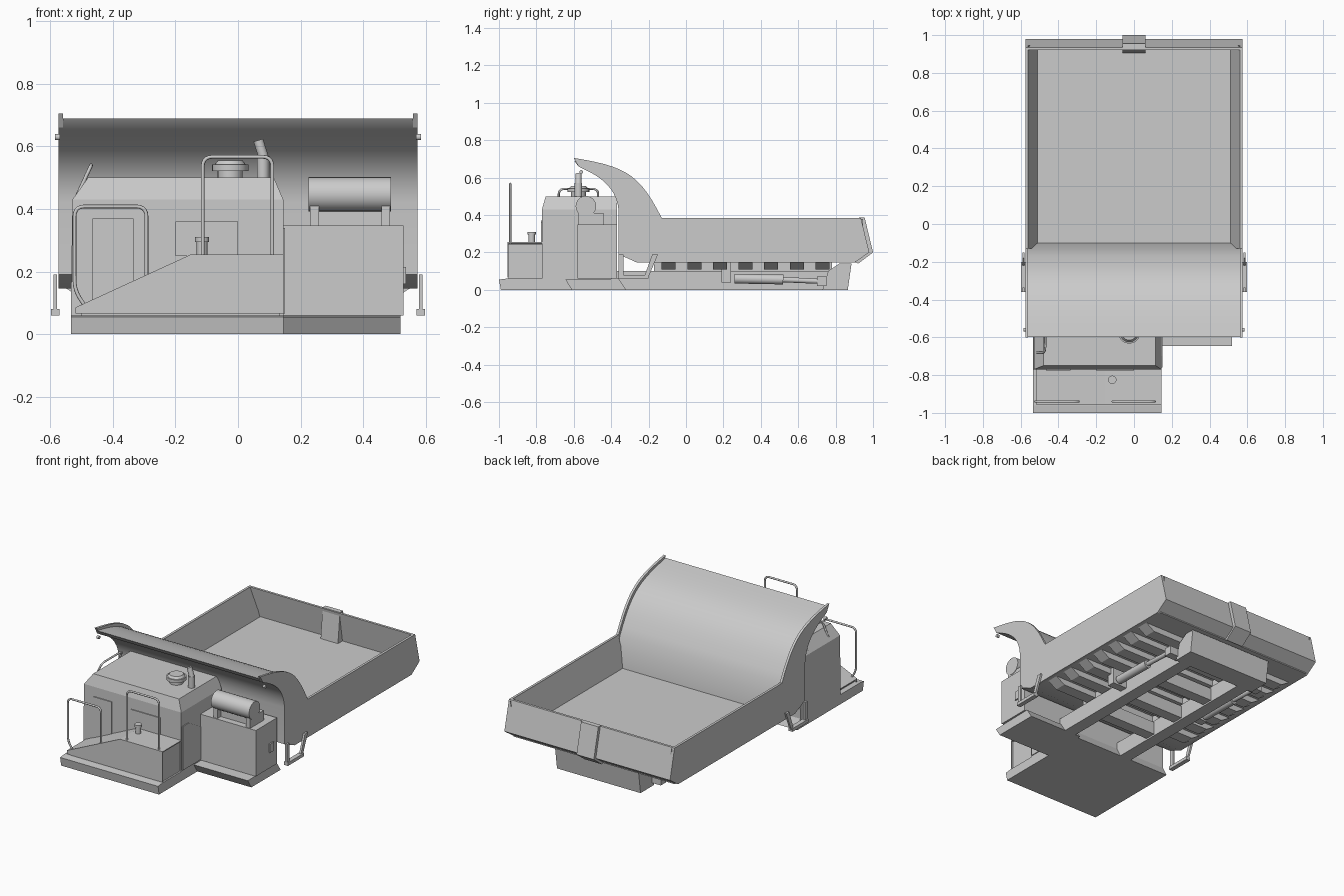
import bpy, bmesh, math
from mathutils import Vector
from mathutils.geometry import interpolate_bezier

if "Cube" in bpy.data.objects:
    bpy.data.objects.remove(bpy.data.objects["Cube"])

grey = bpy.data.materials.new("plain_grey")
grey.use_nodes = True
grey.diffuse_color = (0.6, 0.6, 0.6, 1)
grey.node_tree.nodes["Principled BSDF"].inputs["Base Color"].default_value = (0.6, 0.6, 0.6, 1)


def finish(name, bm, smooth=False):
    bmesh.ops.recalc_face_normals(bm, faces=bm.faces)
    mesh = bpy.data.meshes.new(name)
    bm.to_mesh(mesh)
    bm.free()
    mesh.materials.append(grey)
    obj = bpy.data.objects.new(name, mesh)
    bpy.context.collection.objects.link(obj)
    if smooth:
        bpy.ops.object.select_all(action="DESELECT")
        obj.select_set(True)
        bpy.context.view_layer.objects.active = obj
        bpy.ops.object.shade_smooth_by_angle(angle=math.radians(30))
    return obj


def prism(name, pts, lo, hi, axis="x", smooth=False):
    """Extrude a profile along one axis; the profile uses the other two axes in order."""
    place = {"x": lambda p, d: (d, p[0], p[1]),
             "y": lambda p, d: (p[0], d, p[1]),
             "z": lambda p, d: (p[0], p[1], d)}[axis]
    bm = bmesh.new()
    a = [bm.verts.new(place(p, lo)) for p in pts]
    b = [bm.verts.new(place(p, hi)) for p in pts]
    bm.faces.new(a)
    bm.faces.new(b)
    for i in range(len(pts)):
        j = (i + 1) % len(pts)
        bm.faces.new((a[i], a[j], b[j], b[i]))
    return finish(name, bm, smooth)


def box(name, x, y, z):
    return prism(name, [(x[0], y[0]), (x[1], y[0]), (x[1], y[1]), (x[0], y[1])], z[0], z[1], "z")


def rod(name, start, end, r, r2=None):
    start, end = Vector(start), Vector(end)
    d = end - start
    bm = bmesh.new()
    bmesh.ops.create_cone(bm, cap_ends=True, segments=24, radius1=r,
                          radius2=r if r2 is None else r2, depth=d.length)
    bm.transform(d.to_track_quat("Z", "Y").to_matrix().to_4x4())
    bmesh.ops.translate(bm, verts=bm.verts, vec=(start + end) / 2)
    return finish(name, bm, True)


def rail(name, pts, r=0.006, corner=0.03):
    """Bent tube with rounded inner corners."""
    pts = [Vector(p) for p in pts]
    path = [pts[0]]
    for p, q, s in zip(pts, pts[1:], pts[2:]):
        a = q + (p - q).normalized() * corner
        b = q + (s - q).normalized() * corner
        path += interpolate_bezier(a, a.lerp(q, 0.6), b.lerp(q, 0.6), b, 6)
    path.append(pts[-1])
    curve = bpy.data.curves.new(name, "CURVE")
    curve.dimensions = "3D"
    curve.bevel_depth = r
    curve.bevel_resolution = 2
    curve.use_fill_caps = True
    spline = curve.splines.new("POLY")
    spline.points.add(len(path) - 1)
    for sp, p in zip(spline.points, path):
        sp.co = (*p, 1)
    curve.materials.append(grey)
    obj = bpy.data.objects.new(name, curve)
    bpy.context.collection.objects.link(obj)
    return obj


def bez(a, b, c, d, n=14):
    return [tuple(v) for v in interpolate_bezier(Vector(a), Vector(b), Vector(c), Vector(d), n)]


# Dump body: side plates and canopy share the front curve
front_curve = bez((-0.36, 0.42), (-0.37, 0.58), (-0.52, 0.63), (-0.575, 0.66))
rim_curve = bez((-0.6, 0.705), (-0.32, 0.66), (-0.25, 0.62), (-0.13, 0.385))
inner_curve = bez((-0.598, 0.69), (-0.33, 0.64), (-0.26, 0.6), (-0.145, 0.375))
side = front_curve + rim_curve + [(0.935, 0.385), (0.98, 0.2), (0.9, 0.145),
                                  (-0.26, 0.145), (-0.36, 0.19)]
canopy = front_curve + inner_curve + [(-0.125, 0.3), (-0.1, 0.2), (-0.1, 0.145),
                                      (-0.26, 0.145), (-0.36, 0.19)]
prism("canopy_and_headboard", canopy, -0.56, 0.56, smooth=True)
box("bed_floor", (-0.56, 0.56), (-0.12, 0.91), (0.145, 0.2))
tailgate = [(0.92, 0.385), (0.935, 0.385), (0.98, 0.2), (0.9, 0.145), (0.9, 0.2), (0.95, 0.2)]
prism("tailgate", tailgate, -0.56, 0.56)
prism("tailgate_block", [(0.925, 0.388), (0.955, 0.388), (1.0, 0.2), (0.92, 0.14), (0.9, 0.15)],
      -0.06, 0.06)

for s, label in ((1, "left"), (-1, "right")):
    prism(label + "_side_plate", side, s * 0.56, s * 0.575, smooth=True)
    prism(label + "_bed_liner", [(s * 0.56, 0.38), (s * 0.56, 0.2), (s * 0.51, 0.2)],
          -0.13, 0.945, "y")
    # Hanging step, canopy pin and under-body gear
    x = s * 0.585
    prism(label + "_step_bracket", [(-0.15, 0.19), (-0.18, 0.19), (-0.22, 0.08), (-0.2, 0.07)],
          x - 0.006, x + 0.006)
    box(label + "_step_hanger", (x - 0.006, x + 0.006), (-0.36, -0.335), (0.07, 0.19))
    box(label + "_step_tread", (x - 0.014, x + 0.014), (-0.36, -0.2), (0.06, 0.08))
    rod(label + "_canopy_pin", (s * 0.57, -0.56, 0.63), (s * 0.585, -0.56, 0.63), 0.01)
    box(label + "_chassis_rail", (s * 0.18, s * 0.26), (-0.37, 0.8), (0.0, 0.1))
    box(label + "_body_runner", (s * 0.19, s * 0.25), (-0.17, 0.78), (0.1, 0.146))
    rod(label + "_hoist_barrel", (s * 0.33, 0.26, 0.06), (s * 0.33, 0.52, 0.055), 0.026)
    rod(label + "_hoist_rod", (s * 0.33, 0.5, 0.055), (s * 0.33, 0.74, 0.045), 0.014)
    box(label + "_hoist_mount", (s * 0.25, s * 0.36), (0.19, 0.24), (0.04, 0.146))
    box(label + "_hoist_pivot", (s * 0.25, s * 0.35), (0.7, 0.75), (0.02, 0.07))

# Tapered ribs below the floor
for i in range(7):
    y = -0.13 + 0.137 * i
    prism("floor_rib", [(-0.55, 0.146), (-0.49, 0.108), (0.49, 0.108), (0.55, 0.146)],
          y, y + 0.075, "y")

# Chassis cross members and rear beam
for y in (-0.1, 0.15, 0.42):
    box("chassis_cross_member", (-0.19, 0.19), (y, y + 0.07), (0.01, 0.09))
prism("rear_beam", [(0.73, 0.0), (0.865, 0.0), (0.885, 0.14), (0.82, 0.14), (0.76, 0.1)],
      -0.29, 0.29)

# Front decks with undercut front edge
prism("cab_deck", [(-1.0, 0.055), (-0.99, 0.0), (-0.34, 0.0), (-0.37, 0.06), (-0.96, 0.06)],
      -0.535, 0.145)
prism("side_deck", [(-0.645, 0.055), (-0.61, 0.0), (-0.32, 0.0), (-0.36, 0.06)], 0.145, 0.52)

# Cab with a chamfered roof
bm = bmesh.new()
rings = []
for z, x0, x1, y0 in ((0.06, -0.535, 0.145, -0.77), (0.43, -0.53, 0.145, -0.77),
                      (0.5, -0.48, 0.115, -0.75)):
    rings.append([bm.verts.new(c) for c in
                  ((x0, y0, z), (x1, y0, z), (x1, -0.37, z), (x0, -0.37, z))])
for lo, hi in zip(rings, rings[1:]):
    for i in range(4):
        j = (i + 1) % 4
        bm.faces.new((lo[i], lo[j], hi[j], hi[i]))
bm.faces.new(rings[0])
bm.faces.new(rings[-1])
finish("cab", bm)
box("cab_door", (-0.465, -0.335), (-0.776, -0.768), (0.1, 0.37))
box("cab_window", (-0.2, 0.0), (-0.776, -0.768), (0.25, 0.36))
prism("cab_side_panel", [(-0.76, 0.065), (-0.76, 0.34), (-0.7, 0.34), (-0.58, 0.27),
                         (-0.58, 0.065)], 0.144, 0.15)

# Sloped engine hood: thin sheets, open towards the left
hood = [(-0.52, 0.065), (-0.52, 0.085), (-0.15, 0.255), (0.145, 0.255), (0.145, 0.065)]
prism("hood_front", hood, -0.955, -0.949, "y")
prism("hood_top", [(-0.52, 0.08), (-0.52, 0.085), (-0.15, 0.255), (0.145, 0.255),
                   (0.145, 0.249), (-0.149, 0.249)], -0.955, -0.768, "y")
prism("hood_core", [(-0.5, 0.06), (-0.5, 0.085), (-0.15, 0.245), (0.135, 0.245), (0.135, 0.06)],
      -0.95, -0.77, "y")
rod("hood_filler", (-0.115, -0.825, 0.25), (-0.115, -0.825, 0.3), 0.017)
rod("hood_filler_cap", (-0.115, -0.825, 0.295), (-0.115, -0.825, 0.31), 0.022)

# Equipment box and air tank
box("equipment_box", (0.145, 0.53), (-0.58, -0.37), (0.06, 0.348))
box("box_latch", (0.53, 0.538), (-0.45, -0.41), (0.16, 0.215))
rod("air_tank", (0.225, -0.535, 0.447), (0.49, -0.535, 0.447), 0.055)
box("tank_saddle", (0.25, 0.47), (-0.54, -0.44), (0.34, 0.4))
for x in (0.245, 0.473):
    box("tank_foot", (x - 0.014, x + 0.014), (-0.575, -0.44), (0.345, 0.41))

# Roof fittings
rod("air_cleaner_neck", (-0.025, -0.575, 0.5), (-0.025, -0.575, 0.53), 0.04)
rod("air_cleaner_bowl", (-0.025, -0.575, 0.522), (-0.025, -0.575, 0.542), 0.058)
rod("air_cleaner_cap", (-0.025, -0.575, 0.542), (-0.025, -0.575, 0.555), 0.05, 0.04)
rod("exhaust_base", (0.08, -0.575, 0.49), (0.08, -0.575, 0.57), 0.02)
rod("exhaust_tip", (0.082, -0.575, 0.565), (0.065, -0.575, 0.62), 0.016)

# Handrails
rail("left_front_handrail", [(-0.113, -0.94, 0.25), (-0.113, -0.94, 0.567),
                             (0.11, -0.94, 0.567), (0.11, -0.94, 0.07)])
rail("right_front_handrail", [(-0.49, -0.94, 0.09), (-0.523, -0.94, 0.14), (-0.523, -0.94, 0.408),
                              (-0.293, -0.94, 0.408), (-0.293, -0.94, 0.18)])
rail("roof_handrail", [(-0.525, -0.68, 0.42), (-0.47, -0.68, 0.54),
                       (-0.47, -0.47, 0.54), (-0.525, -0.47, 0.42)])
